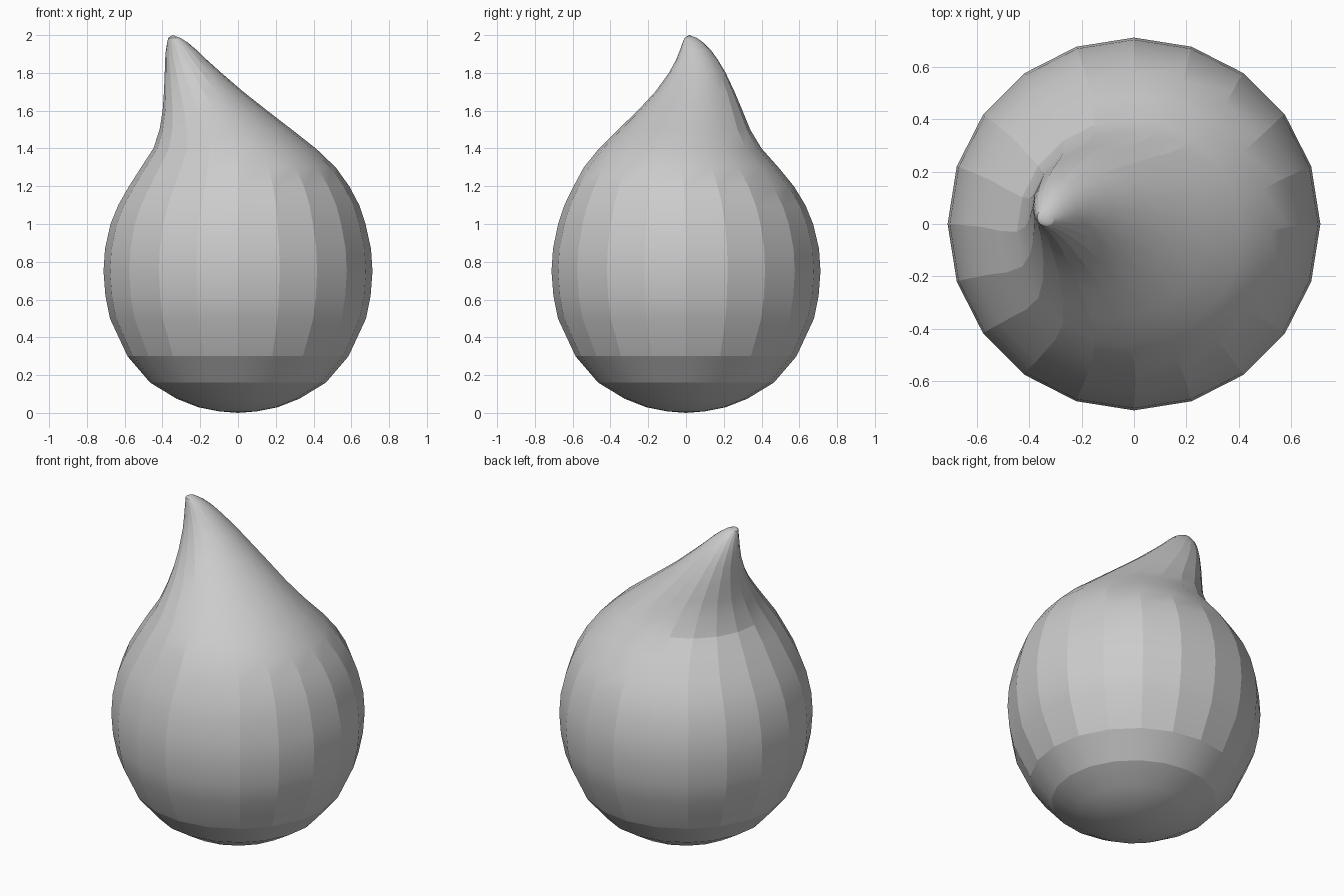
import bpy, bmesh, math

if "Cube" in bpy.data.objects:
    bpy.data.objects.remove(bpy.data.objects["Cube"])

SIDES = 20
# ring profile: height, radius, centre x, centre y (tip drifts in a slight swirl)
RINGS = [
    (0.008, 0.10, 0, 0), (0.03, 0.21, 0, 0), (0.075, 0.325, 0, 0),
    (0.16, 0.465, 0, 0), (0.30, 0.585, 0, 0), (0.50, 0.678, 0, 0),
    (0.62, 0.702, 0, 0), (0.75, 0.712, 0, 0), (0.87, 0.704, 0, 0),
    (1.00, 0.675, 0, -0.002), (1.10, 0.638, 0.004, -0.006),
    (1.20, 0.583, 0.006, -0.012), (1.30, 0.515, 0.002, -0.026),
    (1.40, 0.430, -0.018, -0.030), (1.50, 0.350, -0.065, -0.010),
    (1.60, 0.277, -0.122, 0.022), (1.70, 0.210, -0.182, 0.047),
    (1.80, 0.150, -0.238, 0.060), (1.87, 0.110, -0.276, 0.058),
    (1.92, 0.082, -0.300, 0.050), (1.96, 0.055, -0.320, 0.037),
    (1.985, 0.033, -0.337, 0.025),
]

bm = bmesh.new()


def ring(z, r, cx, cy):
    step = 2 * math.pi / SIDES
    return [bm.verts.new((cx + r * math.cos(i * step), cy + r * math.sin(i * step), z))
            for i in range(SIDES)]


# Loft the rings and close both poles
loops = [ring(*p) for p in RINGS]
base = bm.verts.new((0, 0, 0))
tip = bm.verts.new((-0.347, 0.016, 2.0))
for i in range(SIDES):
    j = (i + 1) % SIDES
    for a, b in zip(loops, loops[1:]):
        bm.faces.new((a[i], a[j], b[j], b[i]))
    bm.faces.new((base, loops[0][j], loops[0][i]))
    bm.faces.new((tip, loops[-1][i], loops[-1][j]))
bmesh.ops.recalc_face_normals(bm, faces=bm.faces)

mesh = bpy.data.meshes.new("droplet")
bm.to_mesh(mesh)
bm.free()
droplet = bpy.data.objects.new("droplet", mesh)
bpy.context.collection.objects.link(droplet)

# Soft upper body, faceted belly
bpy.context.view_layer.objects.active = droplet
droplet.select_set(True)
bpy.ops.object.shade_smooth_by_angle(angle=math.radians(14))
